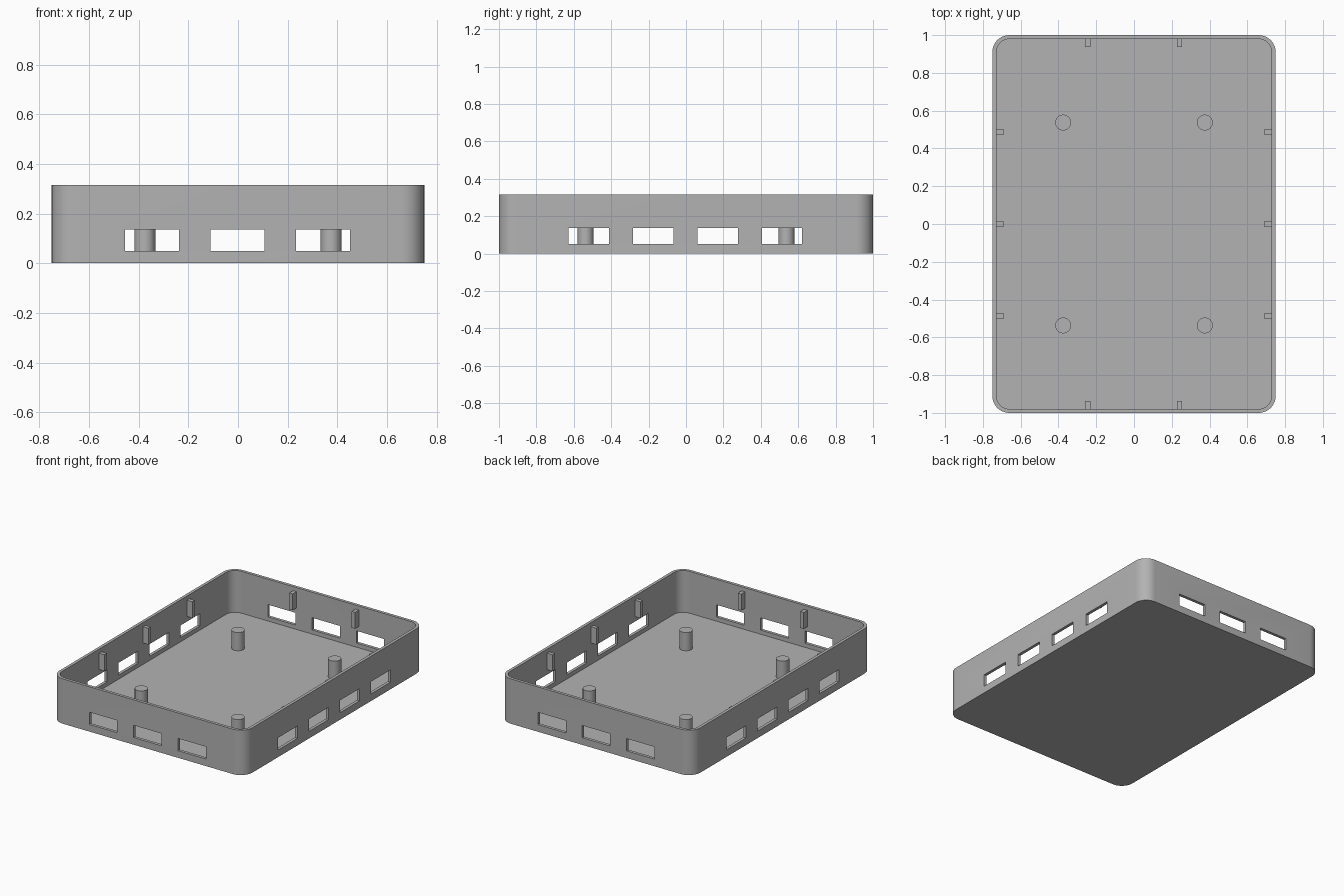
import bpy, bmesh, math
from mathutils import Matrix, Vector

if "Cube" in bpy.data.objects:
    bpy.data.objects.remove(bpy.data.objects["Cube"], do_unlink=True)

HX, HY, HEIGHT = 0.75, 1.0, 0.315   # half width, half length, wall height
WALL, RADIUS = 0.021, 0.09          # wall thickness, corner radius
PITCH = 0.344                       # window spacing

grey = bpy.data.materials.new("plain grey")
grey.use_nodes = True
colour = (0.45, 0.45, 0.45, 1)
grey.diffuse_color = colour
grey.node_tree.nodes["Principled BSDF"].inputs["Base Color"].default_value = colour


def make_object(name, bm):
    bmesh.ops.recalc_face_normals(bm, faces=bm.faces)
    mesh = bpy.data.meshes.new(name)
    bm.to_mesh(mesh)
    bm.free()
    mesh.materials.append(grey)
    obj = bpy.data.objects.new(name, mesh)
    bpy.context.collection.objects.link(obj)
    return obj


def smooth(obj):
    bpy.ops.object.select_all(action="DESELECT")
    obj.select_set(True)
    bpy.context.view_layer.objects.active = obj
    bpy.ops.object.shade_smooth_by_angle(angle=math.radians(30))


def add_box(bm, centre, size):
    matrix = Matrix.Translation(centre) @ Matrix.Diagonal((*size, 1))
    bmesh.ops.create_cube(bm, size=1, matrix=matrix)


def rounded_loop(bm, inset, z, steps=10):
    r = RADIUS - inset
    loop = []
    for quarter, (sx, sy) in enumerate([(1, 1), (-1, 1), (-1, -1), (1, -1)]):
        for i in range(steps + 1):
            a = (quarter + i / steps) * math.pi / 2
            loop.append(bm.verts.new((sx * (HX - RADIUS) + r * math.cos(a),
                                      sy * (HY - RADIUS) + r * math.sin(a), z)))
    return loop


# Open tray: outer wall, rim, inner wall and floor
bm = bmesh.new()
loops = [rounded_loop(bm, inset, z) for inset, z in
         [(0, 0), (0, HEIGHT), (WALL, HEIGHT), (WALL, WALL)]]
for low, high in zip(loops, loops[1:]):
    for i in range(len(low)):
        j = (i + 1) % len(low)
        bm.faces.new((low[i], low[j], high[j], high[i]))
bm.faces.new(loops[0])
bm.faces.new(loops[-1])
tray = make_object("tray", bm)

# Window cutters, three per end and four per side
bm = bmesh.new()
for side in (-1, 1):
    for i in range(3):
        add_box(bm, ((i - 1) * PITCH - 0.002, side * HY, 0.093), (0.216, 0.1, 0.086))
    for i in range(4):
        add_box(bm, (side * HX, (i - 1.5) * PITCH - 0.003, 0.093), (0.1, 0.216, 0.086))
cutter = make_object("window_cutter", bm)
cutter.hide_render = True
cut = tray.modifiers.new("windows", "BOOLEAN")
cut.operation, cut.object, cut.solver = "DIFFERENCE", cutter, "EXACT"
bpy.context.view_layer.objects.active = tray
bpy.ops.object.modifier_apply(modifier=cut.name)
bpy.data.objects.remove(cutter, do_unlink=True)
smooth(tray)

# Round standoff posts on the floor
POST_TOP = 0.149
for sx, side in ((-1, "right"), (1, "left")):
    for sy, end in ((-1, "front"), (1, "back")):
        bm = bmesh.new()
        bottom = WALL - 0.005
        bmesh.ops.create_cone(
            bm, cap_ends=True, segments=32, radius1=0.042, radius2=0.042,
            depth=POST_TOP - bottom,
            matrix=Matrix.Translation((sx * 0.375, sy * 0.537, (POST_TOP + bottom) / 2)))
        smooth(make_object(f"{end}_{side}_post", bm))

# Small upright ribs on the inner walls
bm = bmesh.new()
for side in (-1, 1):
    for x in (-0.245, 0.24):
        add_box(bm, (x, side * 0.96, 0.229), (0.027, 0.046, 0.115))
    for y in (-0.487, 0, 0.488):
        add_box(bm, (side * 0.71, y, 0.229), (0.046, 0.027, 0.115))
make_object("wall_ribs", bm)
